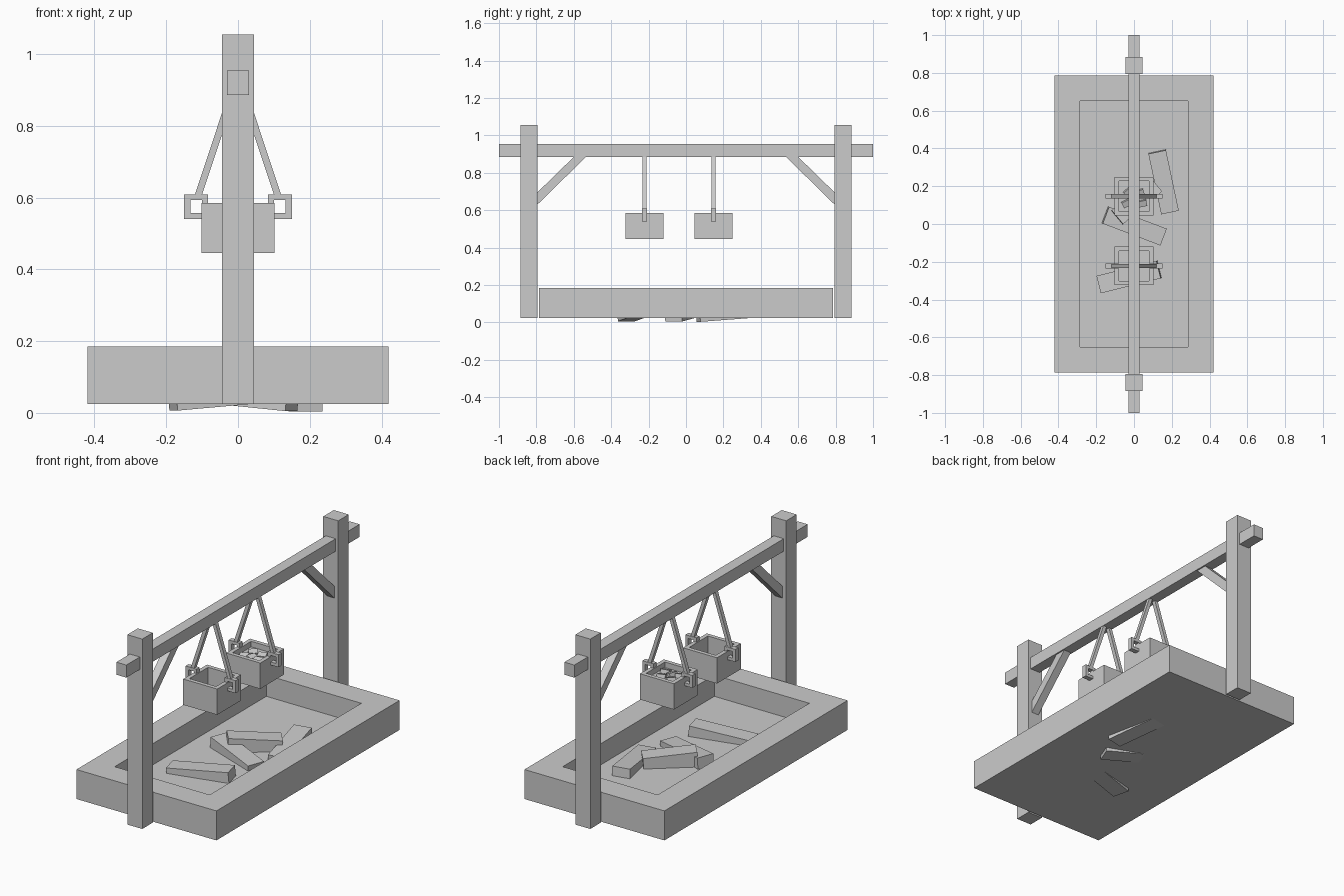
import bpy, bmesh, random
from math import radians, atan2, hypot
from mathutils import Matrix, Vector

if "Cube" in bpy.data.objects:
    bpy.data.objects.remove(bpy.data.objects["Cube"])

random.seed(4)


def finish(name, bm):
    bmesh.ops.recalc_face_normals(bm, faces=bm.faces)
    me = bpy.data.meshes.new(name)
    bm.to_mesh(me)
    bm.free()
    ob = bpy.data.objects.new(name, me)
    bpy.context.collection.objects.link(ob)
    return ob


def add_box(bm, c, s, rot=Matrix()):
    m = Matrix.Translation(c) @ rot @ Matrix.Diagonal((*s, 1))
    return bmesh.ops.create_cube(bm, size=1, matrix=m)["verts"]


def box(name, c, s, rot=Matrix()):
    bm = bmesh.new()
    add_box(bm, c, s, rot)
    return finish(name, bm)


def tub(name, c, s, wall, depth):
    """Open-topped box with vertical inner walls."""
    bm = bmesh.new()
    add_box(bm, c, s)
    bm.normal_update()
    top = max(bm.faces, key=lambda f: f.calc_center_median().z)
    bmesh.ops.inset_region(bm, faces=[top], thickness=wall, use_even_offset=True)
    inner = bmesh.ops.extrude_discrete_faces(bm, faces=[top])["faces"][0]
    bmesh.ops.translate(bm, verts=inner.verts[:], vec=(0, 0, -depth))
    return finish(name, bm)


# Tray
tub("tray", (0, 0, 0.105), (0.84, 1.57, 0.16), 0.135, 0.115)

# Posts, beam and diagonal braces
box("cross_beam", (0, 0, 0.92), (0.06, 2.0, 0.068))
for side, label in ((-1, "front"), (1, "back")):
    box(label + "_post", (0, side * 0.84, 0.54), (0.09, 0.09, 1.03))
    bm = bmesh.new()
    profile = [(0.80, 0.625), (0.80, 0.69), (0.595, 0.89), (0.53, 0.89)]
    face = bm.faces.new([bm.verts.new((-0.022, side * y, z)) for y, z in profile])
    ext = bmesh.ops.extrude_face_region(bm, geom=[face])["geom"]
    bmesh.ops.translate(bm, vec=(0.044, 0, 0),
                        verts=[v for v in ext if isinstance(v, bmesh.types.BMVert)])
    finish(label + "_brace", bm)

# Hanging buckets with square handle rings and straps
for y, label in ((-0.222, "front"), (0.147, "back")):
    tub(label + "_bucket", (0, y, 0.515), (0.204, 0.204, 0.14), 0.022, 0.12)
    for sx, hand in ((-1, "left"), (1, "right")):
        bm = bmesh.new()
        for x in (0.0925, 0.1415):
            add_box(bm, (sx * x, y, 0.575), (0.017, 0.026, 0.068))
        for z in (0.549, 0.601):
            add_box(bm, (sx * 0.117, y, z), (0.034, 0.026, 0.016))
        finish(f"{label}_{hand}_ring", bm)
        a, b = Vector((sx * 0.112, y, 0.603)), Vector((sx * 0.016, y, 0.892))
        d = b - a
        box(f"{label}_{hand}_strap", (a + b) / 2, (0.019, 0.022, d.length),
            Matrix.Rotation(atan2(d.x, d.z), 4, "Y"))

# Contents of the back bucket
box("bucket_fill", (0, 0.147, 0.51), (0.162, 0.162, 0.09))
bm = bmesh.new()
for x, y in ((-0.03, 0.17), (0.03, 0.165), (0.0, 0.12), (-0.04, 0.11), (0.045, 0.11)):
    rot = Matrix.Rotation(random.uniform(0, 3), 4, "Z") @ Matrix.Rotation(0.3, 4, "X")
    add_box(bm, (x, y, 0.558), (0.045, 0.032, 0.025), rot)
finish("bucket_lumps", bm)

# Tilted blocks lying in the tray: x, y, z, length, heading, tilt
blocks = [(0.156, 0.224, 0.062, 0.328, 102, 4.2),
          (0.0, -0.010, 0.067, 0.328, -20.8, -5.5),
          (-0.025, -0.280, 0.067, 0.328, 14, 5),
          (0.012, 0.120, 0.092, 0.270, 40, -5)]
for i, (x, y, z, length, heading, tilt) in enumerate(blocks, 1):
    rot = (Matrix.Rotation(radians(heading), 4, "Z")
           @ Matrix.Rotation(radians(-tilt), 4, "Y"))
    box(f"block_{i}", (x, y, z), (length, 0.095, 0.093), rot)
